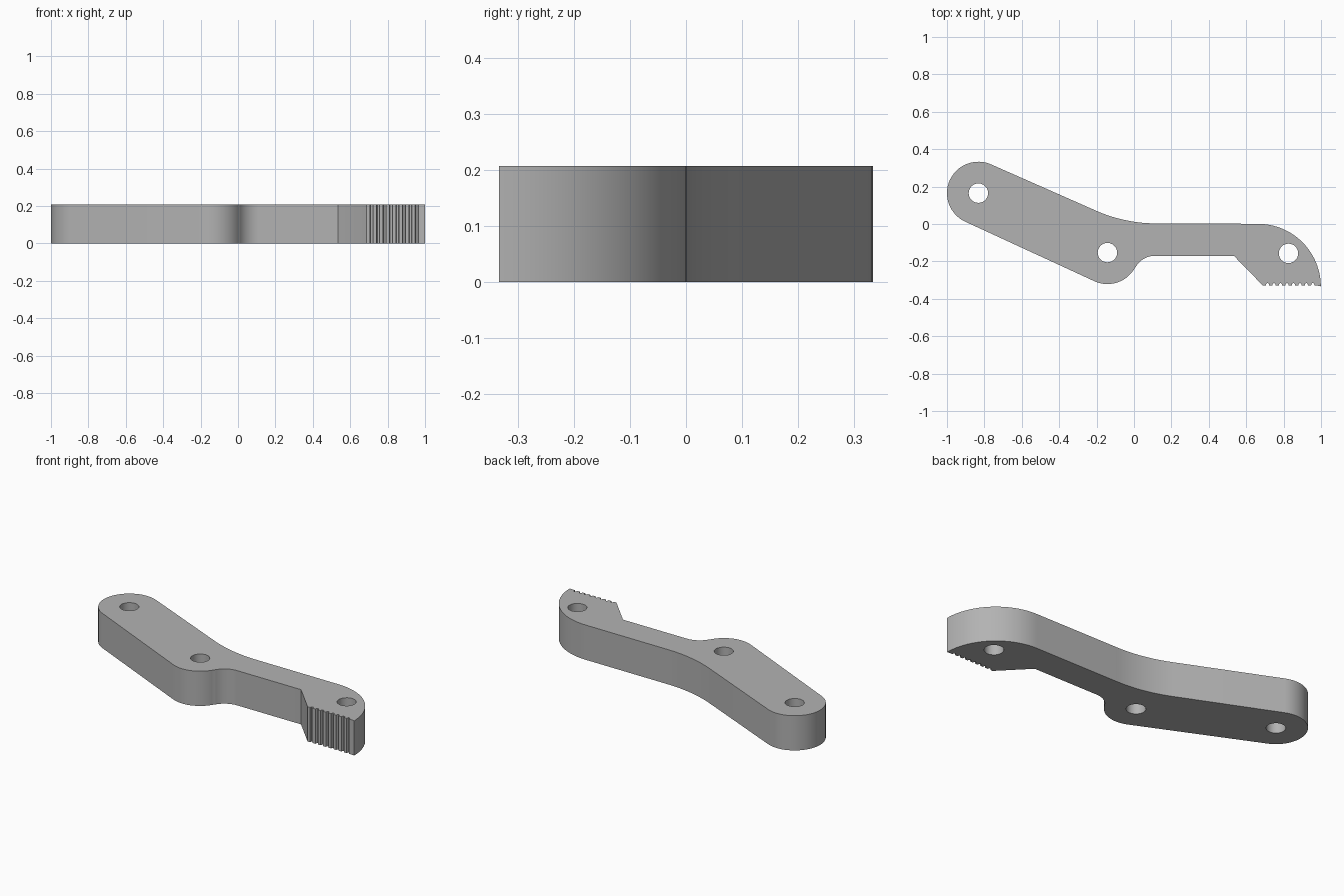
import bpy
import bmesh
from math import sin, cos, radians

HEIGHT = 0.207
ROUND = 0.168            # radius of the rounded arm ends
TILT = -24.5             # direction of the arm in degrees
END, ELBOW, TIP = (-0.832, 0.165), (-0.142, -0.153), (0.826, -0.157)

cube = bpy.data.objects.get("Cube")
if cube:
    bpy.data.objects.remove(cube, do_unlink=True)


def arc(centre, radius, start, stop, steps):
    """Points along an arc, angles in degrees."""
    angles = [radians(start + (stop - start) * i / steps) for i in range(steps + 1)]
    return [(centre[0] + radius * cos(a), centre[1] + radius * sin(a)) for a in angles]


def lever_outline():
    # Rounded arm end, elbow boss and the hollow beside it
    pts = arc(END, ROUND, 90 + TILT, 270 + TILT, 32)
    pts += arc(ELBOW, ROUND, 270 + TILT, 331, 20)
    pts += arc((0.113, -0.29), 0.12, 151, 90, 14)
    # Straight underside and slanted shoulder
    pts += [(0.535, -0.171), (0.685, -0.325)]
    # Row of small teeth with rounded notches
    count, pitch, first = 9, 0.0345, 0.688
    for i in range(count):
        x = first + i * pitch
        pts += [(x, -0.33), (x + 0.018, -0.33)]
        if i < count - 1:
            pts += arc((x + 0.0263, -0.324), 0.008, 180, 0, 6)
    # Rounded nose, straight back and gentle bend into the arm
    pts += [(0.999, -0.333)]
    pts += arc((0.663, -0.335), 0.336, 1, 90, 24)
    pts += arc((0.12, 0.803), 0.8, 270, 270 + TILT, 14)
    return pts


def add_loop(curve, pts):
    spline = curve.splines.new('POLY')
    spline.points.add(len(pts) - 1)
    for point, (x, y) in zip(spline.points, pts):
        point.co = (x, y, 0, 1)
    spline.use_cyclic_u = True


# Filled profile with three pivot holes, extruded to a plate
profile = bpy.data.curves.new("lever_profile", 'CURVE')
profile.dimensions = '2D'
profile.fill_mode = 'BOTH'
profile.extrude = HEIGHT / 2
add_loop(profile, lever_outline())
for hole in (END, ELBOW, TIP):
    add_loop(profile, arc(hole, 0.052, 0, 345, 23))

lever = bpy.data.objects.new("toothed_lever", profile)
bpy.context.collection.objects.link(lever)
bpy.ops.object.select_all(action='DESELECT')
lever.select_set(True)
bpy.context.view_layer.objects.active = lever
bpy.ops.object.convert(target='MESH')
lever = bpy.context.view_layer.objects.active

# Weld the caps to the walls and stand the plate on the ground
bm = bmesh.new()
bm.from_mesh(lever.data)
bmesh.ops.remove_doubles(bm, verts=bm.verts, dist=0.0001)
bmesh.ops.translate(bm, verts=bm.verts, vec=(0, 0, HEIGHT / 2))
bmesh.ops.recalc_face_normals(bm, faces=bm.faces)
bm.to_mesh(lever.data)
bm.free()

# Plain grey finish
grey = bpy.data.materials.new("plain grey")
grey.use_nodes = True
colour = (0.45, 0.45, 0.45, 1)
grey.diffuse_color = colour
grey.node_tree.nodes["Principled BSDF"].inputs["Base Color"].default_value = colour
lever.data.materials.clear()
lever.data.materials.append(grey)
bpy.ops.object.shade_smooth_by_angle(angle=radians(30))
